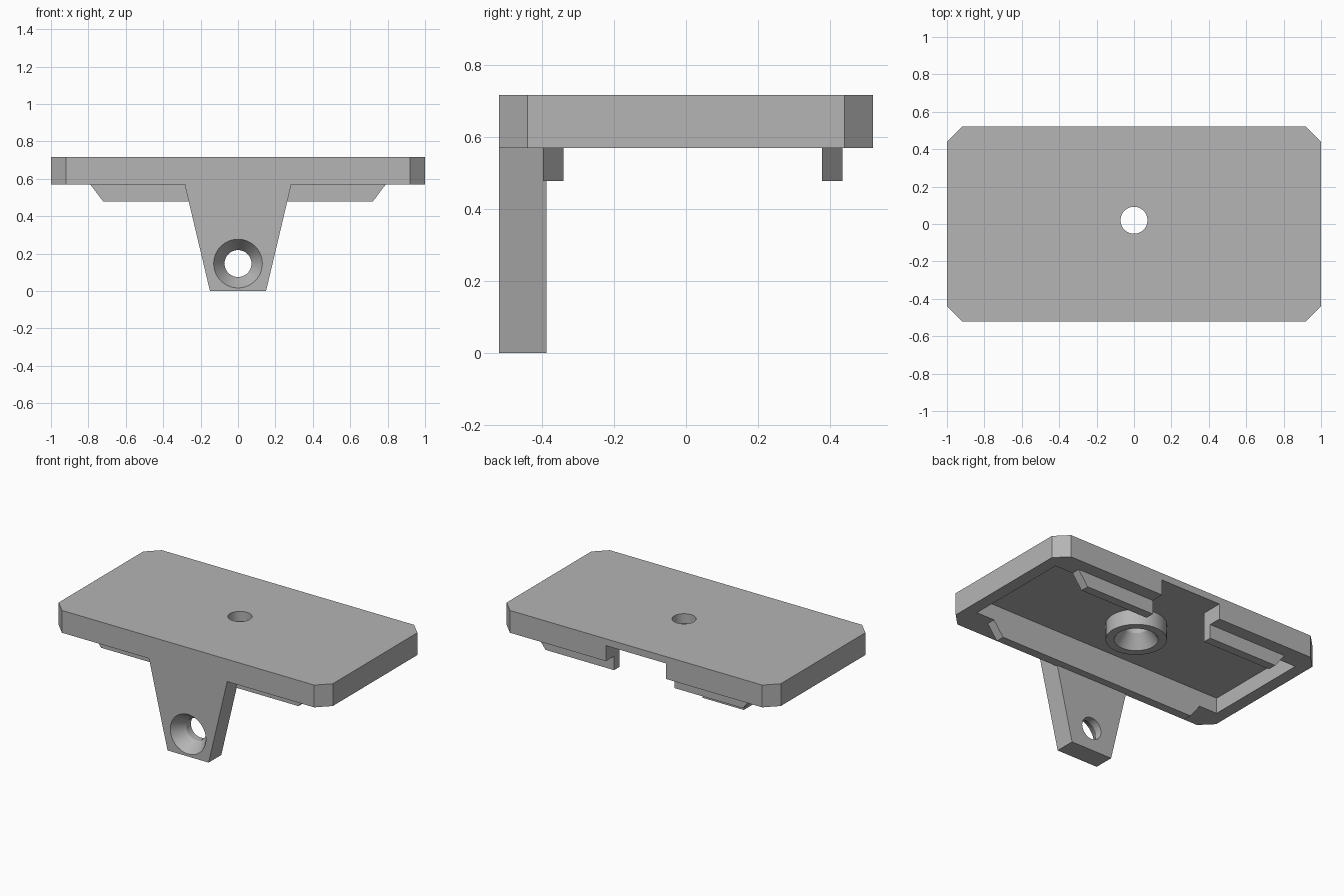
import bpy, bmesh, math
from mathutils import Matrix, Vector

cube = bpy.data.objects.get("Cube")
if cube:
    bpy.data.objects.remove(cube, do_unlink=True)

grey = bpy.data.materials.new("plain grey")
grey.use_nodes = True
COLOUR = (0.46, 0.46, 0.46, 1)
grey.diffuse_color = COLOUR
grey.node_tree.nodes["Principled BSDF"].inputs["Base Color"].default_value = COLOUR

TOP, FLOOR, RIM = 0.717, 0.672, 0.57
CENTRE_Y = 0.02


def finish(name, bm):
    bmesh.ops.recalc_face_normals(bm, faces=bm.faces)
    mesh = bpy.data.meshes.new(name)
    bm.to_mesh(mesh)
    bm.free()
    mesh.materials.append(grey)
    ob = bpy.data.objects.new(name, mesh)
    bpy.context.collection.objects.link(ob)
    return ob


def prism(name, points, start, end, axis="z"):
    """Extrude an outline: (x, y) along z, or (x, z) along y."""
    place = (lambda a, b: (a, b, start)) if axis == "z" else (lambda a, b: (a, start, b))
    bm = bmesh.new()
    face = bm.faces.new([bm.verts.new(place(a, b)) for a, b in points])
    new = bmesh.ops.extrude_face_region(bm, geom=[face])["geom"]
    move = Vector((0, 0, end - start) if axis == "z" else (0, end - start, 0))
    bmesh.ops.translate(bm, vec=move, verts=[v for v in new if isinstance(v, bmesh.types.BMVert)])
    return finish(name, bm)


def lathe(name, profile, matrix, sides=64):
    """Revolve a (radius, height) profile about z, then place it."""
    bm = bmesh.new()
    rings = []
    for r, h in profile:
        rings.append([bm.verts.new((r * math.cos(t), r * math.sin(t), h))
                      for t in (2 * math.pi * i / sides for i in range(sides))])
    for low, high in zip(rings, rings[1:]):
        for i in range(sides):
            j = (i + 1) % sides
            bm.faces.new((low[i], low[j], high[j], high[i]))
    bm.faces.new(rings[0])
    bm.faces.new(rings[-1])
    bm.transform(matrix)
    return finish(name, bm)


def cut(ob, cutter):
    mod = ob.modifiers.new("cut", "BOOLEAN")
    mod.operation, mod.solver, mod.object = "DIFFERENCE", "EXACT", cutter
    bpy.context.view_layer.objects.active = ob
    bpy.ops.object.modifier_apply(modifier=mod.name)


def mirrored(half):
    """Complete an outline given on the +x side."""
    return half + [(-x, v) for x, v in reversed(half)]


# Chamfered tray, hollow below and open in the middle of the back rim
tray = prism("tray", mirrored([(0.92, -0.52), (1, -0.44), (1, 0.44), (0.92, 0.52)]), RIM, TOP)
pocket = prism("pocket_cutter", mirrored([(0.92, -0.34), (0.92, 0.378), (0.22, 0.378), (0.22, 0.6)]),
               RIM - 0.1, FLOOR)
cut(tray, pocket)

# Round boss under the centre hole
boss = lathe("boss", [(0.18, RIM), (0.18, FLOOR + 0.01)], Matrix.Translation((0, CENTRE_Y, 0)))

# Tapered mounting tab at the front
tab = prism("mounting_tab", mirrored([(0.15, 0), (0.285, RIM)]), -0.52, -0.388, "y")

# Countersunk screw holes
sink = [(0.13, -0.05), (0.13, 0), (0.072, 0.085), (0.072, 0.3)]
centre_hole = lathe("centre_hole_cutter", sink, Matrix.Translation((0, CENTRE_Y, RIM)))
tab_hole = lathe("tab_hole_cutter", sink,
                 Matrix.Translation((0, -0.52, 0.147)) @ Matrix.Rotation(-math.pi / 2, 4, "X"))
cut(tray, centre_hole)
cut(boss, centre_hole)
cut(tab, tab_hole)
for helper in (pocket, centre_hole, tab_hole):
    bpy.data.objects.remove(helper, do_unlink=True)

# Locating ridges along the inner edges of the rim
LOW = 0.478
front_ridge = prism("front_ridge", mirrored([(0.72, LOW), (0.79, RIM)]), -0.398, -0.34, "y")
ridges = [front_ridge]
for side, s in (("left", 1), ("right", -1)):
    outline = [(0.22 * s, LOW), (0.72 * s, LOW), (0.79 * s, RIM), (0.22 * s, RIM)]
    ridges.append(prism("back_ridge_" + side, outline, 0.378, 0.435, "y"))

# Smooth the round walls, keep the edges sharp
bpy.ops.object.select_all(action="DESELECT")
for ob in (tray, boss, tab):
    ob.select_set(True)
bpy.context.view_layer.objects.active = tray
bpy.ops.object.shade_smooth_by_angle(angle=math.radians(25))
